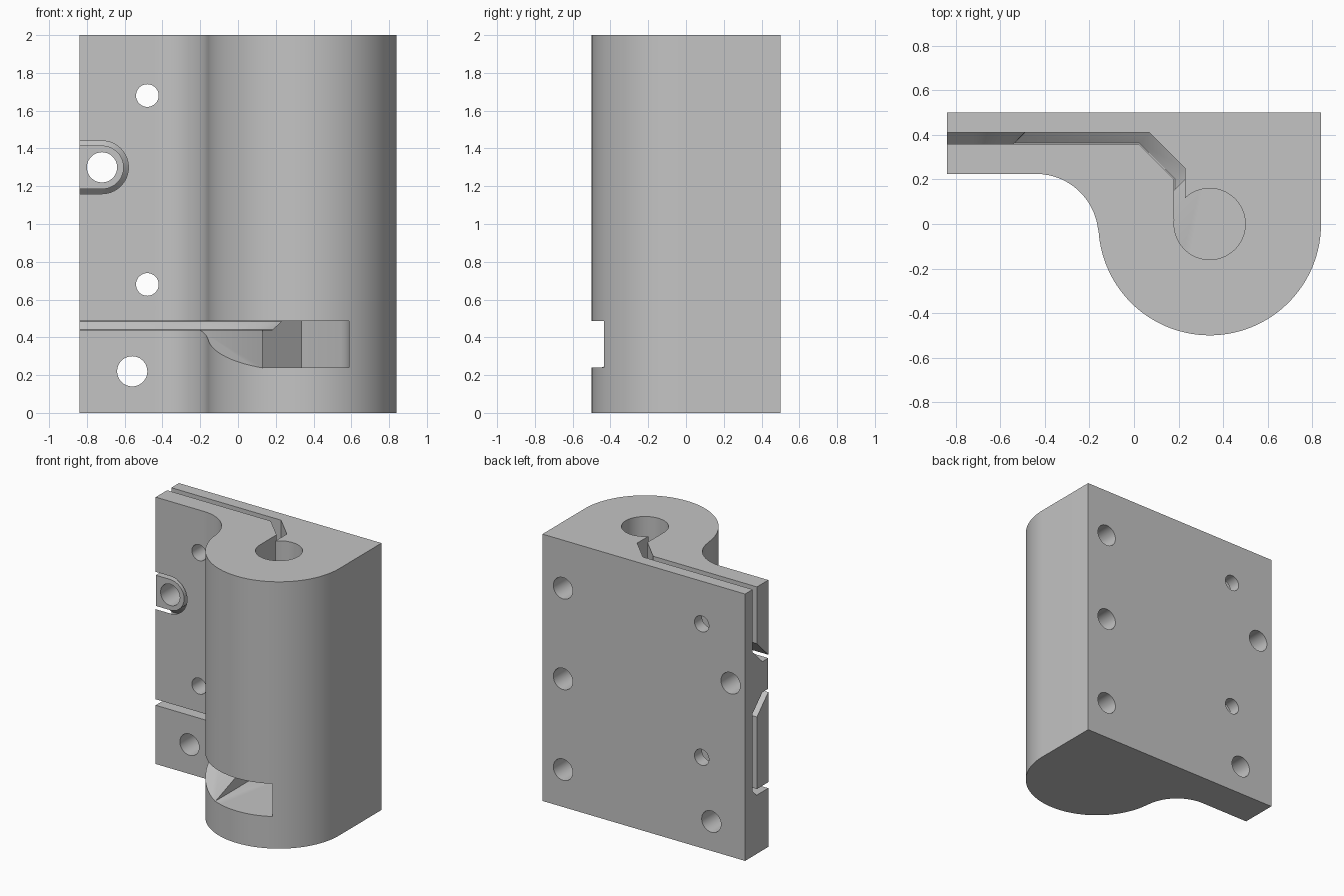
import bpy, bmesh
from math import cos, sin, radians

cube = bpy.data.objects.get("Cube")
if cube:
    bpy.data.objects.remove(cube, do_unlink=True)

grey = bpy.data.materials.new("plain grey")
grey.use_nodes = True
GREY = (0.55, 0.55, 0.55, 1)
grey.diffuse_color = GREY
grey.node_tree.nodes["Principled BSDF"].inputs["Base Color"].default_value = GREY


def loft(name, *rings):
    """Closed solid through rings of 3D points with equal counts."""
    bm = bmesh.new()
    rows = [[bm.verts.new(p) for p in ring] for ring in rings]
    bm.faces.new(rows[0])
    bm.faces.new(rows[-1])
    for a, b in zip(rows, rows[1:]):
        for i in range(len(a)):
            j = (i + 1) % len(a)
            bm.faces.new((a[i], a[j], b[j], b[i]))
    bmesh.ops.recalc_face_normals(bm, faces=bm.faces)
    mesh = bpy.data.meshes.new(name)
    bm.to_mesh(mesh)
    bm.free()
    mesh.materials.append(grey)
    obj = bpy.data.objects.new(name, mesh)
    bpy.context.collection.objects.link(obj)
    return obj


def arc(cx, cy, r, start, end, n):
    angles = [radians(start + (end - start) * i / n) for i in range(n + 1)]
    return [(cx + r * cos(a), cy + r * sin(a)) for a in angles]


def at_z(points, z):
    return [(x, y, z) for x, y in points]


def at_y(points, y):
    return [(x, y, z) for x, z in points]


def prism(name, points, z0, z1):
    return loft(name, at_z(points, z0), at_z(points, z1))


def combine(target, tool, operation="DIFFERENCE"):
    tool.hide_render = True
    mod = target.modifiers.new(tool.name, "BOOLEAN")
    mod.object, mod.operation, mod.solver = tool, operation, "EXACT"
    bpy.context.view_layer.objects.active = target
    bpy.ops.object.modifier_apply(modifier=mod.name)
    bpy.data.objects.remove(tool, do_unlink=True)


# Body: flat back plate, round barrel and a filleted front leaf
outline = [(-0.84, 0.5), (0.84, 0.5)]
outline += arc(0.34, 0, 0.5, 0, -176, 72)
outline += arc(-0.44, -0.055, 0.28, 4, 90, 28)[1:] + [(-0.84, 0.225)]
body = prism("clamp_body", outline, 0, 2)

# Bore and the cranked slot leading to it; the slot floor is a chamfer
combine(body, prism("bore", arc(0.34, 0, 0.16, 0, 354, 59), 0.242, 2.1))


def crank(d):
    """Cranked line, moved sideways by d from the inner slot wall."""
    return [(0.18 + d, 0.02), (0.18 + d, 0.2 + d), (0.02 + d, 0.36 + d), (-1, 0.36 + d)]


def channel(d, z):
    return at_z(crank(0) + crank(d)[::-1], z)


combine(body, loft("slot", channel(0.004, 0.441), channel(0.05, 0.485), channel(0.05, 2.1)))

# Slit under the front leaf
front = [(-1, -0.6), (0.131, -0.6), (0.131, 0.02)]
combine(body, prism("slit", front + crank(0.002), 0.44, 0.4852))

# Window with a pointed pocket behind it, and the ramp beside it
window = [(0.13, -0.6), (0.59, -0.6), (0.585, 0), (0.57, 0.05), (0.545, 0.095),
          (0.335, 0.305), (0.13, 0.1)]
combine(body, prism("window", window, 0.24, 0.4855))
wedge = [(-0.6, 0.185), (0.1, 0.441), (0.1, 0.47), (-0.6, 0.47)]
combine(body, loft("ramp", *[[(x, y, z) for y, z in wedge] for x in (-1, 0.132)]))


# Screw tab standing on the back plate inside a flared opening
def tongue(r, y, end):
    points = [(end, 1.3 - r)] + arc(-0.72, 1.3, r, -90, 90, 32) + [(end, 1.3 + r)]
    return at_y(points, y)


combine(body, loft("tab_opening", tongue(0.115, 0.2, -1), tongue(0.285, 0.37, -1)))
tab = loft("tab", tongue(0.115, 0.225, -0.8395), tongue(0.115, 0.295, -0.8395),
           tongue(0.27, 0.45, -0.8395))
combine(body, tab, "UNION")

# Screw holes: x, z, radius, front end
holes = [(-0.48, 1.68, 0.06, 0), (-0.48, 0.68, 0.06, 0), (-0.72, 1.3, 0.08, 0), (-0.56, 0.22, 0.08, 0)]
holes += [(0.67, z, 0.08, 0.1) for z in (1.64, 0.96, 0.28)]
for x, z, r, y in holes:
    ring = arc(x, z, r, 0, 350, 35)
    combine(body, loft("screw_hole", at_y(ring, y), at_y(ring, 0.6)))

bpy.ops.object.select_all(action="DESELECT")
body.select_set(True)
bpy.context.view_layer.objects.active = body
bpy.ops.object.shade_smooth_by_angle(angle=radians(30))
